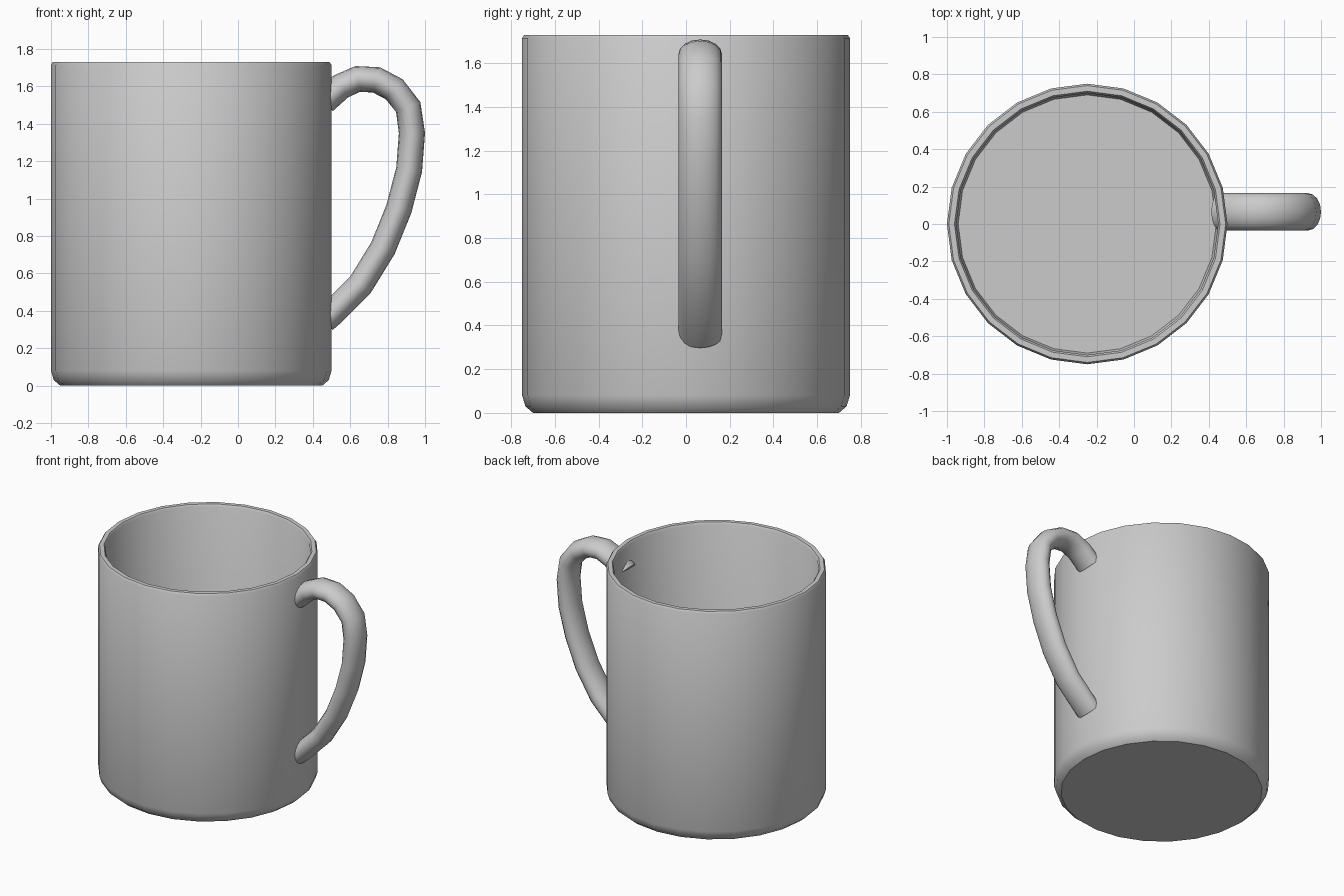
import bpy
import bmesh
from math import cos, sin, tau, radians
from mathutils import Vector

cube = bpy.data.objects.get("Cube")
if cube:
    bpy.data.objects.remove(cube, do_unlink=True)

# Single glaze colour
glaze = bpy.data.materials.new("grey_glaze")
glaze.use_nodes = True
colour = (0.6, 0.6, 0.6, 1)
glaze.diffuse_color = colour
glaze.node_tree.nodes["Principled BSDF"].inputs["Base Color"].default_value = colour


def loft(name, rings):
    """Bridge rings of points into a closed, capped surface."""
    bm = bmesh.new()
    loops = [[bm.verts.new(p) for p in ring] for ring in rings]
    for a, b in zip(loops, loops[1:]):
        for i in range(len(a)):
            j = (i + 1) % len(a)
            bm.faces.new((a[i], a[j], b[j], b[i]))
    bm.faces.new(loops[0])
    bm.faces.new(loops[-1])
    bmesh.ops.recalc_face_normals(bm, faces=bm.faces)
    mesh = bpy.data.meshes.new(name)
    bm.to_mesh(mesh)
    bm.free()
    obj = bpy.data.objects.new(name, mesh)
    bpy.context.collection.objects.link(obj)
    mesh.materials.append(glaze)
    bpy.ops.object.select_all(action="DESELECT")
    obj.select_set(True)
    bpy.context.view_layer.objects.active = obj
    bpy.ops.object.shade_smooth_by_angle(angle=radians(35))
    return obj


# Cup body: outer foot, wall, rim, inner wall and floor as (radius, height)
SIDES = 24
profile = [(0.70, 0), (0.735, 0.03), (0.75, 0.08), (0.75, 1.715), (0.74, 1.73),
           (0.71, 1.73), (0.70, 1.715), (0.70, 0.08), (0.69, 0.05)]
loft("cup_body", [[(r * cos(tau * i / SIDES) - 0.25, r * sin(tau * i / SIDES), z)
                   for i in range(SIDES)] for r, z in profile])

# Handle: flattened tube swept along an arch in the XZ plane
path = [(0.46, 1.52), (0.55, 1.6), (0.64, 1.64), (0.74, 1.635), (0.835, 1.585),
        (0.91, 1.49), (0.93, 1.35), (0.915, 1.155), (0.86, 0.945),
        (0.775, 0.735), (0.655, 0.54), (0.5, 0.385), (0.46, 0.35)]
points = [Vector((x, 0.065, z)) for x, z in path]
across = Vector((0, 1, 0))
rings = []
for i, p in enumerate(points):
    tangent = (points[min(i + 1, len(points) - 1)] - points[max(i - 1, 0)]).normalized()
    out = tangent.cross(across)
    rings.append([p + out * 0.07 * cos(tau * k / 16) + across * 0.1 * sin(tau * k / 16)
                  for k in range(16)])
loft("handle", rings)
